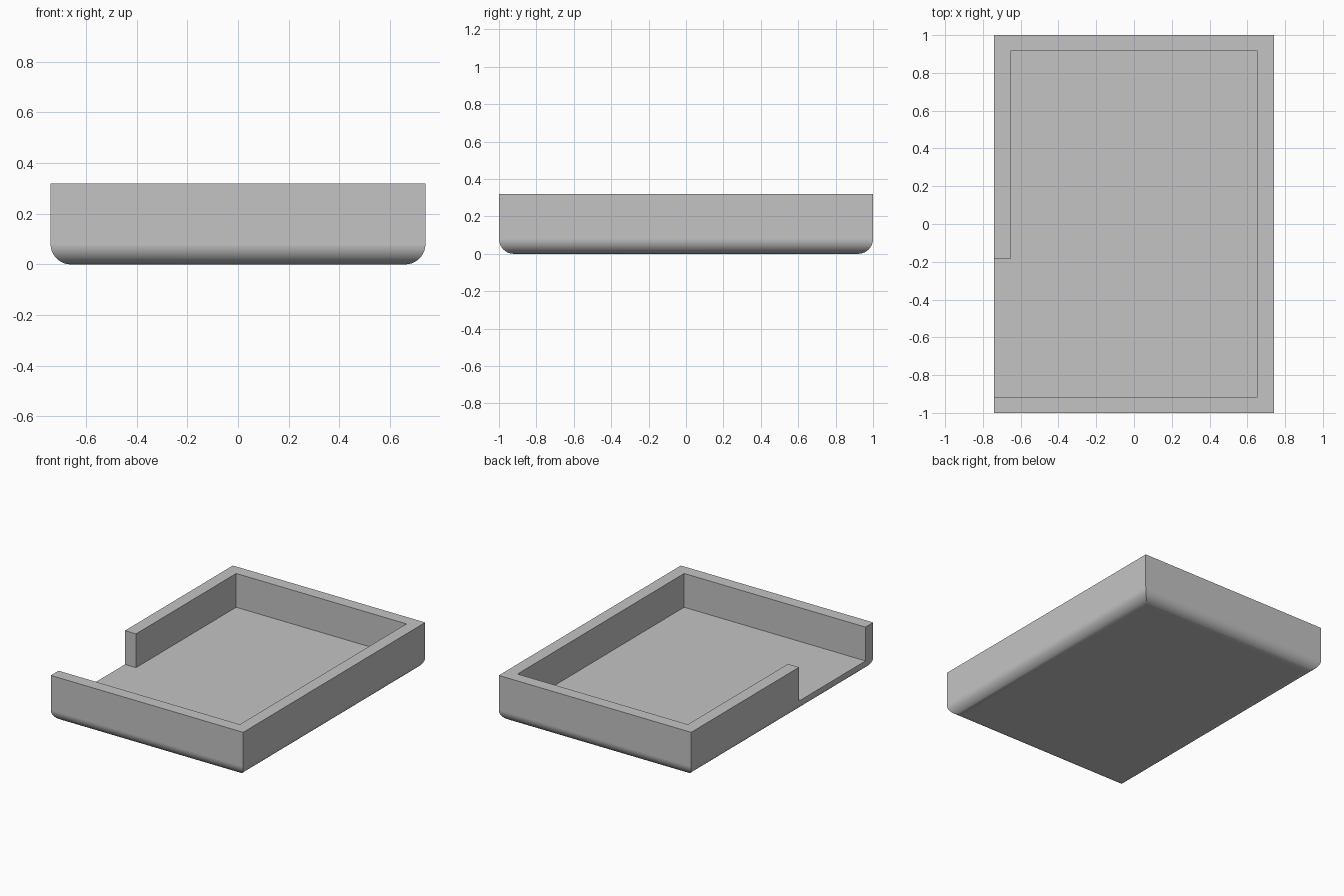
import bpy
import bmesh

default = bpy.data.objects.get("Cube")
if default:
    bpy.data.objects.remove(default, do_unlink=True)

HALF_X, HALF_Y, HEIGHT = 0.74, 1.0, 0.32
WALL = 0.085        # wall and floor thickness
FILLET = 0.08       # rounding along the underside
GAP_BACK = -0.185   # back end of the opening in the right wall

grey = bpy.data.materials.new("mid grey")
grey.use_nodes = True
grey.diffuse_color = (0.55, 0.55, 0.55, 1)
grey.node_tree.nodes["Principled BSDF"].inputs["Base Color"].default_value = grey.diffuse_color


def prism(name, outline, bottom, top, fillet=0):
    """Extrude a flat outline upward, optionally rounding its bottom edges."""
    bm = bmesh.new()
    base = bm.faces.new([bm.verts.new((x, y, bottom)) for x, y in outline])
    raised = bmesh.ops.extrude_face_region(bm, geom=[base], use_keep_orig=True)["geom"]
    bmesh.ops.translate(bm, vec=(0, 0, top - bottom),
                        verts=[v for v in raised if isinstance(v, bmesh.types.BMVert)])
    bmesh.ops.recalc_face_normals(bm, faces=bm.faces)
    if fillet:
        edges = [e for e in bm.edges if all(abs(v.co.z - bottom) < 1e-5 for v in e.verts)]
        bmesh.ops.bevel(bm, geom=edges, offset=fillet, segments=10,
                        profile=0.5, affect='EDGES')
    mesh = bpy.data.meshes.new(name)
    bm.to_mesh(mesh)
    bm.free()
    mesh.materials.append(grey)
    obj = bpy.data.objects.new(name, mesh)
    bpy.context.collection.objects.link(obj)
    return obj


# Tray block with rounded underside
tray = prism("tray", [(-HALF_X, -HALF_Y), (HALF_X, -HALF_Y),
                      (HALF_X, HALF_Y), (-HALF_X, HALF_Y)], 0, HEIGHT, FILLET)

# Hollow interior that runs out through the side opening
ix, iy = HALF_X - WALL, HALF_Y - WALL
cutter = prism("interior_cutter", [(-1, -iy), (ix, -iy), (ix, iy), (-ix, iy),
                                   (-ix, GAP_BACK), (-1, GAP_BACK)], WALL, 1)
cutter.hide_render = True

hollow = tray.modifiers.new("hollow", 'BOOLEAN')
hollow.operation = 'DIFFERENCE'
hollow.solver = 'EXACT'
hollow.object = cutter

bpy.ops.object.select_all(action='DESELECT')
bpy.context.view_layer.objects.active = tray
tray.select_set(True)
bpy.ops.object.modifier_apply(modifier=hollow.name)
bpy.data.objects.remove(cutter, do_unlink=True)

# Smooth fillets with crisp flat walls
bpy.ops.object.shade_smooth_by_angle()
weighted = tray.modifiers.new("flat walls", 'WEIGHTED_NORMAL')
weighted.keep_sharp = True
